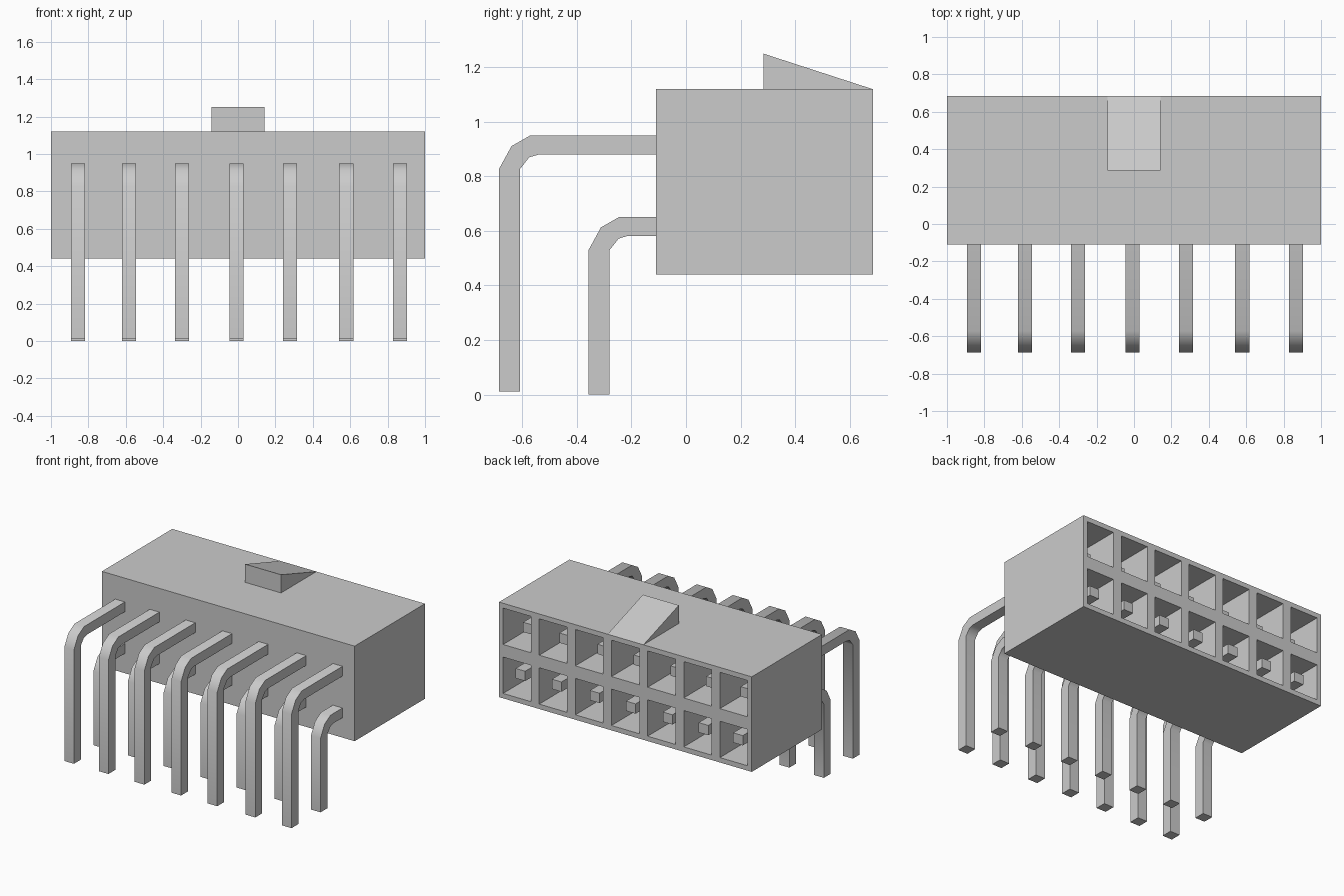
import bpy, bmesh, math

cube = bpy.data.objects.get("Cube")
if cube:
    bpy.data.objects.remove(cube, do_unlink=True)

GREY = (0.6, 0.6, 0.6, 1.0)
grey = bpy.data.materials.new("light grey")
grey.use_nodes = True
grey.diffuse_color = GREY
grey.node_tree.nodes["Principled BSDF"].inputs["Base Color"].default_value = GREY


def finish(name, bm):
    bmesh.ops.recalc_face_normals(bm, faces=bm.faces[:])
    mesh = bpy.data.meshes.new(name)
    bm.to_mesh(mesh)
    bm.free()
    mesh.materials.append(grey)
    obj = bpy.data.objects.new(name, mesh)
    bpy.context.collection.objects.link(obj)
    return obj


def prism(name, profile, x0, x1):
    """Extrude a (y, z) profile along x."""
    bm = bmesh.new()
    ends = [[bm.verts.new((x, y, z)) for y, z in profile] for x in (x0, x1)]
    bm.faces.new(ends[0])
    bm.faces.new(ends[1])
    n = len(profile)
    for i in range(n):
        j = (i + 1) % n
        bm.faces.new((ends[0][i], ends[0][j], ends[1][j], ends[1][i]))
    return finish(name, bm)


# Housing: a block whose back is a 7 x 2 grid of deep square cells
FRONT, BACK, FLOOR = -0.11, 0.685, 0.0
PITCH, HALF = 0.286, 0.11
xs = [-1.0] + [c * PITCH + s * HALF for c in range(-3, 4) for s in (-1, 1)] + [1.0]
zs = [0.44, 0.475, 0.735, 0.825, 1.085, 1.12]
bm = bmesh.new()
layers = {y: [[bm.verts.new((x, y, z)) for z in zs] for x in xs]
          for y in (FRONT, BACK)}
nx, nz = len(xs) - 1, len(zs) - 1
cells = []
for y, g in layers.items():
    for i in range(nx):
        for k in range(nz):
            f = bm.faces.new((g[i][k], g[i + 1][k], g[i + 1][k + 1], g[i][k + 1]))
            if y == BACK and i % 2 and k % 2:
                cells.append(f)
a, b = layers[FRONT], layers[BACK]
for i in range(nx):
    for k in (0, nz):
        bm.faces.new((a[i][k], a[i + 1][k], b[i + 1][k], b[i][k]))
for k in range(nz):
    for i in (0, nx):
        bm.faces.new((a[i][k], a[i][k + 1], b[i][k + 1], b[i][k]))
bmesh.ops.recalc_face_normals(bm, faces=bm.faces[:])
# Sink the cells
for f in bmesh.ops.extrude_discrete_faces(bm, faces=cells)["faces"]:
    for v in f.verts:
        v.co.y = FLOOR
finish("housing", bm)

# Locking wedge on top
prism("locking_wedge", [(0.285, 1.12), (0.285, 1.25), (0.685, 1.12)], -0.143, 0.141)


# Bent pins, passing through the front wall into the cells
def pin_profile(outer, bottom, top, tip):
    inner = outer + 0.077
    return [(outer, bottom), (outer, top - 0.123), (outer + 0.046, top - 0.039),
            (outer + 0.114, top), (tip, top), (tip, top - 0.07),
            (outer + 0.145, top - 0.07), (outer + 0.111, top - 0.08),
            (inner, top - 0.123), (inner, bottom)]


PIN_X = (-0.856, -0.583, -0.299, -0.008, 0.278, 0.579, 0.866)
ROWS = (("upper_pin", pin_profile(-0.686, 0.012, 0.95, 0.55)),
        ("lower_pin", pin_profile(-0.358, 0.0, 0.652, 0.635)))
for label, profile in ROWS:
    for n, x in enumerate(PIN_X, 1):
        pin = prism(f"{label}_{n}", profile, x - 0.038, x + 0.038)
        bpy.ops.object.select_all(action="DESELECT")
        pin.select_set(True)
        bpy.context.view_layer.objects.active = pin
        bpy.ops.object.shade_smooth_by_angle(angle=math.radians(45))
